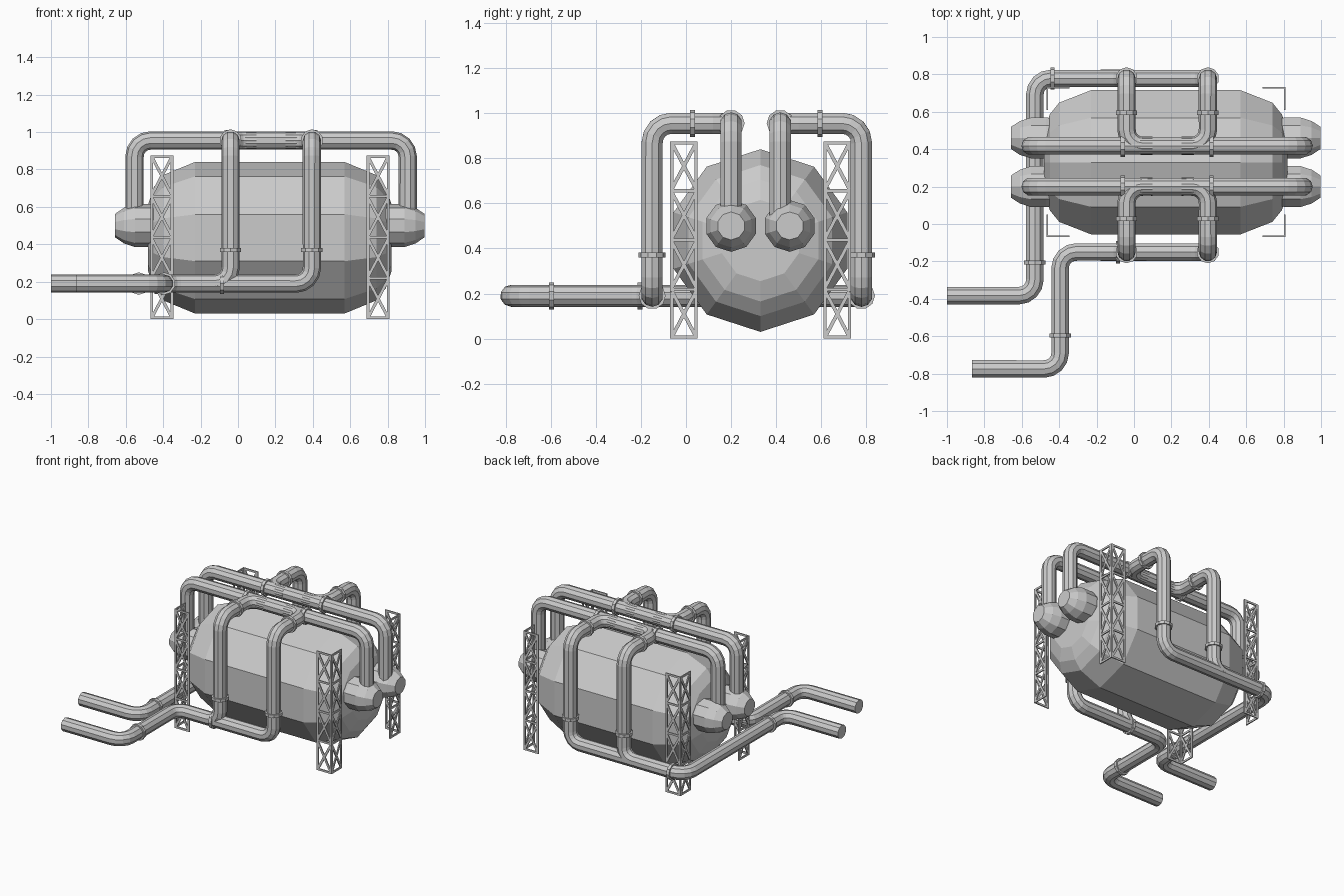
import bpy, bmesh
from math import sin, cos, pi
from mathutils import Vector

if "Cube" in bpy.data.objects:
    bpy.data.objects.remove(bpy.data.objects["Cube"])

steel = bpy.data.materials.new("grey_steel")
steel.use_nodes = True
steel.diffuse_color = (0.6, 0.6, 0.6, 1)
steel.node_tree.nodes["Principled BSDF"].inputs["Base Color"].default_value = (0.6, 0.6, 0.6, 1)

SIDES = 10
PIPE_R = 0.049
BEND_R = 0.085


def add_object(name, mesh):
    ob = bpy.data.objects.new(name, mesh)
    mesh.materials.clear()
    mesh.materials.append(steel)
    bpy.context.collection.objects.link(ob)
    return ob


def finish(name, bm):
    bmesh.ops.remove_doubles(bm, verts=bm.verts, dist=1e-5)
    bmesh.ops.recalc_face_normals(bm, faces=bm.faces)
    mesh = bpy.data.meshes.new(name)
    bm.to_mesh(mesh)
    bm.free()
    return add_object(name, mesh)


def lathe_x(name, profile, y, z):
    """Ten-sided body turned around an axis along x; profile is (x, radius)."""
    bm = bmesh.new()
    rings = []
    for x, r in profile:
        rings.append([bm.verts.new((x, y + r * sin(2 * pi * i / SIDES),
                                    z + r * cos(2 * pi * i / SIDES)))
                      for i in range(SIDES)])
    for a, b in zip(rings, rings[1:]):
        for i in range(SIDES):
            j = (i + 1) % SIDES
            bm.faces.new((a[i], a[j], b[j], b[i]))
    bm.faces.new(rings[0])
    bm.faces.new(rings[-1])
    return finish(name, bm)


def rounded(corners, steps=4):
    """Replace each inner corner of a path by an arc."""
    pts = [Vector(c) for c in corners]
    out = [pts[0]]
    for before, p, after in zip(pts, pts[1:], pts[2:]):
        u = (before - p).normalized()
        v = (after - p).normalized()
        centre = p + (u + v) * BEND_R
        for k in range(steps + 1):
            t = k / steps * pi / 2
            out.append(centre - (v * cos(t) + u * sin(t)) * BEND_R)
    return out + [pts[-1]]


def pipe(name, corners):
    curve = bpy.data.curves.new(name + "_path", 'CURVE')
    curve.dimensions = '3D'
    curve.bevel_depth = PIPE_R
    curve.bevel_resolution = 3
    curve.use_fill_caps = True
    path = rounded(corners)
    spline = curve.splines.new('POLY')
    spline.points.add(len(path) - 1)
    spline.use_smooth = False
    for point, co in zip(spline.points, path):
        point.co = (*co, 1)
    temp = bpy.data.objects.new(name + "_path", curve)
    bpy.context.collection.objects.link(temp)
    depsgraph = bpy.context.evaluated_depsgraph_get()
    mesh = bpy.data.meshes.new_from_object(temp.evaluated_get(depsgraph))
    bpy.data.objects.remove(temp)
    add_object(name, mesh)


def flange(name, centre, axis):
    bm = bmesh.new()
    bmesh.ops.create_cone(bm, cap_ends=True, segments=SIDES, radius1=0.06,
                          radius2=0.06, depth=0.022)
    turn = Vector((0, 0, 1)).rotation_difference(Vector(axis)).to_matrix()
    bmesh.ops.transform(bm, matrix=turn.to_4x4(), verts=bm.verts)
    bmesh.ops.translate(bm, vec=centre, verts=bm.verts)
    finish(name, bm)


X, Y, Z = (1, 0, 0), (0, 1, 0), (0, 0, 1)

# Main tank, symmetric about its middle
MID_X = 0.17
half = [(0.4, 0.405), (0.57, 0.335), (0.62, 0.27), (0.65, 0.18)]
lathe_x("tank", [(MID_X - x, r) for x, r in reversed(half)]
        + [(MID_X + x, r) for x, r in half], 0.33, 0.435)

# Rounded end domes, two at each end
dome = [(0.5, 0.095), (0.64, 0.115), (0.72, 0.115), (0.78, 0.095), (0.828, 0.062)]
for side, side_name in ((-1, "right"), (1, "left")):
    for y, row in ((0.2, "front"), (0.46, "back")):
        lathe_x(f"{side_name}_{row}_dome",
                [(MID_X + side * x, r) for x, r in dome], y, 0.5)

# Overhead pipes, with branches down each side and outlets at the bottom
TOP, LOW = 0.955, 0.19
RISERS = (-0.04, 0.395)
rows = (("front", 0.2, -0.15, -0.395, -0.775, -0.865),
        ("back", 0.418, 0.778, -0.53, -0.383, -1.0))
for row, head_y, riser_y, turn_x, out_y, end_x in rows:
    pipe(f"{row}_header_pipe", [(-0.553, head_y, 0.5), (-0.553, head_y, TOP),
                                (0.907, head_y, TOP), (0.907, head_y, 0.5)])
    near, far = RISERS
    pipe(f"{row}_near_riser", [(near + 0.14, head_y, TOP), (near, head_y, TOP),
                               (near, riser_y, TOP), (near, riser_y, LOW),
                               (near - 0.14, riser_y, LOW)])
    pipe(f"{row}_far_riser_and_outlet",
         [(far - 0.14, head_y, TOP), (far, head_y, TOP), (far, riser_y, TOP),
          (far, riser_y, LOW), (turn_x, riser_y, LOW), (turn_x, out_y, LOW),
          (end_x, out_y, LOW)])
    for x, tag in zip(RISERS, ("near", "far")):
        flange(f"{row}_{tag}_riser_flange", (x, riser_y, 0.37), Z)
        flange(f"{row}_{tag}_branch_flange",
               (x, 0.028 if row == "front" else 0.595, TOP), Y)
    for x, tag in ((-0.06, "near"), (0.415, "far")):
        flange(f"{row}_{tag}_header_flange", (x, head_y, TOP), X)
    flange(f"{row}_outlet_flange", (turn_x, out_y + 0.178, LOW), Y)
flange("front_low_flange", (-0.085, -0.15, LOW), X)
flange("back_low_flange", (-0.435, 0.778, LOW), X)

# Lattice legs: two trussed panels meeting at each corner
LEG_W, LEG_H, CELLS, THICK = 0.122, 0.875, 4, 0.008


def truss_panel(bm, corner, direction, normal):
    d, n, up = Vector(direction), Vector(normal), Vector(Z)

    def bar(a, b, width):
        p = corner + d * a[0] + up * a[1]
        q = corner + d * b[0] + up * b[1]
        w = (q - p).normalized().cross(n) * width / 2
        low = [bm.verts.new(v) for v in (p - w, p + w, q + w, q - w)]
        high = [bm.verts.new(v.co + n * THICK) for v in low]
        bm.faces.new(low)
        bm.faces.new(high)
        for i in range(4):
            j = (i + 1) % 4
            bm.faces.new((low[i], low[j], high[j], high[i]))

    edge, step = 0.007, LEG_H / CELLS
    for s in (edge, LEG_W - edge):
        bar((s, 0), (s, LEG_H), 2 * edge)
    for k in range(CELLS + 1):
        h = min(max(k * step, edge), LEG_H - edge)
        bar((edge, h), (LEG_W - edge, h), 2 * edge)
    for k in range(CELLS):
        lo, hi = k * step + edge, (k + 1) * step - edge
        bar((edge, lo), (LEG_W - edge, hi), 0.016)
        bar((edge, hi), (LEG_W - edge, lo), 0.016)


for x, sx, side_name in ((-0.468, 1, "right"), (0.81, -1, "left")):
    for y, sy, row in ((-0.07, 1, "front"), (0.732, -1, "back")):
        bm = bmesh.new()
        corner = Vector((x, y, 0))
        truss_panel(bm, corner, (sx, 0, 0), (0, sy, 0))
        truss_panel(bm, corner, (0, sy, 0), (sx, 0, 0))
        finish(f"{row}_{side_name}_lattice_leg", bm)
